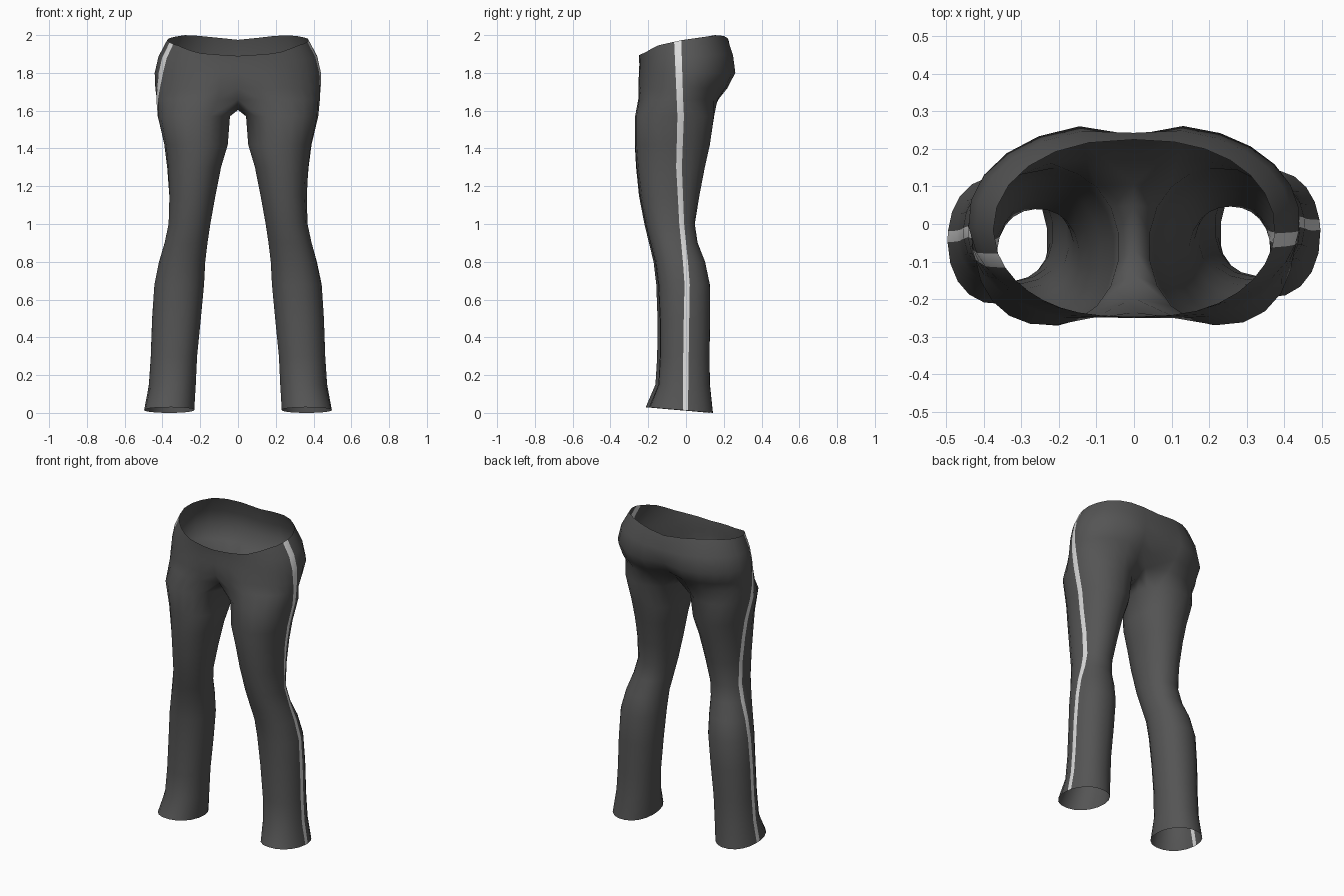
import bpy, bmesh
from math import sin, cos, asin, pi, exp, radians

cube = bpy.data.objects.get("Cube")
if cube:
    bpy.data.objects.remove(cube)


def make_material(name, value):
    mat = bpy.data.materials.new(name)
    mat.use_nodes = True
    colour = (value, value, value, 1)
    mat.diffuse_color = colour
    mat.node_tree.nodes["Principled BSDF"].inputs["Base Color"].default_value = colour
    return mat


def lookup(table, key):
    """Piecewise linear interpolation in an ascending list of pairs."""
    if key <= table[0][0]:
        return table[0][1]
    for (a, va), (b, vb) in zip(table, table[1:]):
        if key <= b:
            return va + (vb - va) * (key - a) / (b - a)
    return table[-1][1]


def power(value, exponent):
    return abs(value) ** exponent * (1 if value >= 0 else -1)


SEGMENTS = 7        # columns in front of and behind the side stripe
INNER = 5           # columns along the inside of a leg

# Waistband height by angle, from front centre to back centre
WAIST = [(-90, 1.89), (-60, 1.905), (-35, 1.945), (0, 1.975), (45, 2.0), (65, 1.995), (90, 1.975)]

# Pelvis: blend from waistband, height, half width, front, back, front dip, back dip
PELVIS = [
    (0, 1.8, .375, -.25, .225, 0, 0),
    (.5, 1.8, .422, -.247, .258, 0, .015),
    (1, 1.8, .442, -.25, .272, 0, .035),
    (1, 1.72, .438, -.26, .232, .025, .055),
    (1, 1.66, .434, -.268, .187, .07, .08),
]

# Leg: height, inner x, outer x, front y, back y
LEG = [
    (1.57, .04, .425, -.27, .15),
    (1.42, .052, .39, -.27, .128),
    (1.3, .088, .375, -.262, .1),
    (1.15, .118, .365, -.245, .07),
    (1.0, .145, .368, -.215, .045),
    (.9, .16, .39, -.19, .06),
    (.8, .172, .418, -.165, .1),
    (.68, .178, .443, -.15, .125),
    (.5, .195, .455, -.142, .126),
    (.3, .215, .462, -.142, .122),
    (.15, .222, .472, -.15, .124),
    (.015, .23, .497, -.2, .14),
]

# Saddle between the legs, back to front
CROTCH = [(.05, 1.628), (-.01, 1.608), (-.07, 1.604), (-.135, 1.622)]

# Side stripe centre y by height, for each side
STRIPE = {
    1: [(0, -.005), (.7, .005), (1.0, -.025), (1.3, -.04), (1.6, -.03), (2, -.045)],
    -1: [(0, -.035), (.7, -.02), (1.0, -.045), (1.3, -.06), (1.6, -.07), (1.8, -.095), (2, -.098)],
}


def outer_angles(limit, side, z, cy, ry):
    """Angles from front to back round the outside, two of them edging the stripe."""
    centre = lookup(STRIPE[side], z)
    half = .013 + .006 * max(0, z - 1)
    a, b = (asin((centre + d - cy) / ry) for d in (-half, half))
    front = [-limit + (a + limit) * i / SEGMENTS for i in range(SEGMENTS + 1)]
    back = [b + (limit - b) * i / SEGMENTS for i in range(SEGMENTS + 1)]
    return front + back


def pelvis_ring(side, row):
    blend, low, rx, front, back, front_dip, back_dip = row
    cy, ry = (front + back) / 2, (back - front) / 2
    angles = outer_angles(pi / 2, side, 1.97 + (low - 1.97) * blend, cy, ry)
    ring = []
    for i, t in enumerate(angles):
        x = 0 if i in (0, len(angles) - 1) else rx * power(cos(t), .85)
        fade = exp(-(x / .085) ** 2)
        y = cy + ry * sin(t) + (front_dip if t < 0 else -back_dip) * fade
        z = lookup(WAIST, t * 180 / pi) * (1 - blend) + low * blend
        ring.append((side * x, y, z))
    return ring


def leg_ring(side, row):
    z, inner, outer, front, back = row
    cx, rx = (inner + outer) / 2, (outer - inner) / 2
    shift = (.004 if side > 0 else -.014) * (1 - z / 1.6)
    cy, ry = (front + back) / 2 + shift, (back - front) / 2
    limit = radians(132)
    angles = outer_angles(limit, side, z, cy, ry)
    angles += [limit + (2 * pi - 2 * limit) * i / INNER for i in range(1, INNER)]
    hem = .015 if z < .1 else 0          # hem is raised at the front
    return [(side * (cx + rx * power(cos(t), .92)), cy + ry * power(sin(t), .95),
             z - hem * sin(t)) for t in angles]


def skin(bm, upper, lower, closed):
    count = len(upper)
    for i in range(count if closed else count - 1):
        j = (i + 1) % count
        face = bm.faces.new((upper[i], upper[j], lower[j], lower[i]))
        face.material_index = 1 if i == SEGMENTS else 0
        face.smooth = True


# Trousers: one open cloth surface made from two joined halves
bm = bmesh.new()
for side in (1, -1):
    pelvis = [[bm.verts.new(p) for p in pelvis_ring(side, row)] for row in PELVIS]
    for upper, lower in zip(pelvis, pelvis[1:]):
        skin(bm, upper, lower, False)
    upper = pelvis[-1] + [bm.verts.new((0, y, z)) for y, z in CROTCH]
    for row in LEG:
        lower = [bm.verts.new(p) for p in leg_ring(side, row)]
        skin(bm, upper, lower, True)
        upper = lower
bmesh.ops.remove_doubles(bm, verts=bm.verts, dist=.0005)
bmesh.ops.recalc_face_normals(bm, faces=bm.faces)

mesh = bpy.data.meshes.new("trousers")
bm.to_mesh(mesh)
bm.free()
mesh.materials.append(make_material("charcoal cloth", .09))
mesh.materials.append(make_material("pale stripe", .7))
trousers = bpy.data.objects.new("trousers", mesh)
bpy.context.collection.objects.link(trousers)
